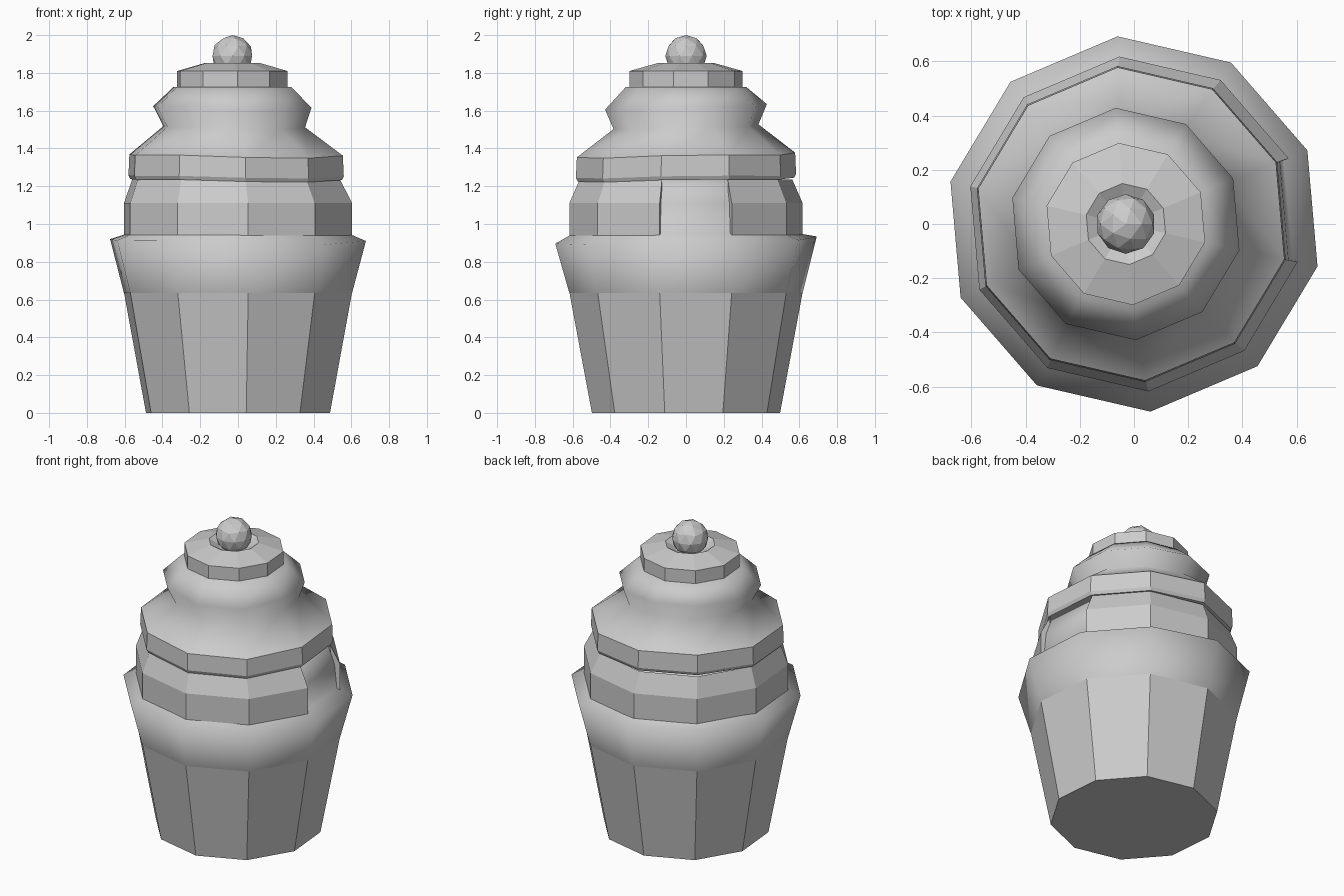
import bpy, bmesh, math

if "Cube" in bpy.data.objects:
    bpy.data.objects.remove(bpy.data.objects["Cube"])

SIDES = 10
PHASE = math.radians(-85)


def lathe(name, rings, smooth=False, first=0, count=SIDES, caps=True):
    """Skin 10-sided rings of (radius, z, centre_x, z_wobble); count < 10 leaves a gap."""
    full = count == SIDES
    bm = bmesh.new()
    loops = []
    for r, z, cx, wob in rings:
        loop = []
        for i in range(SIDES if full else count + 1):
            k = first + i
            a = PHASE + k * 2 * math.pi / SIDES
            dz = wob * math.sin(a - 0.5) + 0.5 * wob * math.cos(3 * a)
            loop.append(bm.verts.new((cx + r * math.cos(a), r * math.sin(a), z + dz)))
        loops.append(loop)
    for lo, hi in zip(loops, loops[1:]):
        for i in range(count):
            j = (i + 1) % len(lo)
            bm.faces.new((lo[i], lo[j], hi[j], hi[i]))
    if full and caps:
        bm.faces.new(loops[0][::-1])
        bm.faces.new(loops[-1])
    elif not full:
        bm.faces.new([l[0] for l in loops])
        bm.faces.new([l[-1] for l in loops][::-1])
    for f in bm.faces:
        f.smooth = smooth
    me = bpy.data.meshes.new(name)
    bm.to_mesh(me)
    bm.free()
    ob = bpy.data.objects.new(name, me)
    bpy.context.collection.objects.link(ob)
    return ob


# Tapered paper cup
lathe("cup", [(0.5, 0, 0, 0), (0.62, 0.64, 0, 0)])

# Bottom frosting swell, continuing behind the lower band
lathe("lower_frosting", [(0.62, 0.635, 0, 0), (0.695, 0.915, 0, 0.018),
                         (0.60, 0.95, 0, 0), (0.585, 1.11, 0, 0),
                         (0.56, 1.21, -0.01, 0), (0.50, 1.24, -0.01, 0)],
      smooth=True, caps=False)

# Lower band, broken on the right side
lathe("lower_band", [(0.58, 0.94, 0, 0), (0.62, 0.94, 0, 0),
                     (0.62, 1.11, 0, 0), (0.565, 1.235, -0.01, 0)],
      first=3, count=9)

# Middle band with a wavy edge
lathe("middle_band", [(0.48, 1.235, -0.01, 0), (0.575, 1.235, -0.01, 0.01),
                      (0.585, 1.255, -0.01, 0.01), (0.58, 1.365, -0.01, 0.012)],
      caps=False)

# Upper frosting swirl
lathe("upper_frosting", [(0.58, 1.365, -0.01, 0.012), (0.385, 1.515, -0.02, 0.012),
                         (0.43, 1.62, -0.03, 0.014), (0.32, 1.725, -0.03, 0),
                         (0.20, 1.73, -0.03, 0)], smooth=True, caps=False)

# Top disc with a seat for the cherry
lathe("top_disc", [(0.30, 1.725, -0.03, 0), (0.30, 1.81, -0.03, 0),
                   (0.15, 1.852, -0.03, 0), (0.09, 1.82, -0.03, 0)])

# Cherry
bpy.ops.mesh.primitive_ico_sphere_add(subdivisions=2, radius=0.11,
                                      location=(-0.03, 0, 1.89))
bpy.context.object.name = "cherry"
